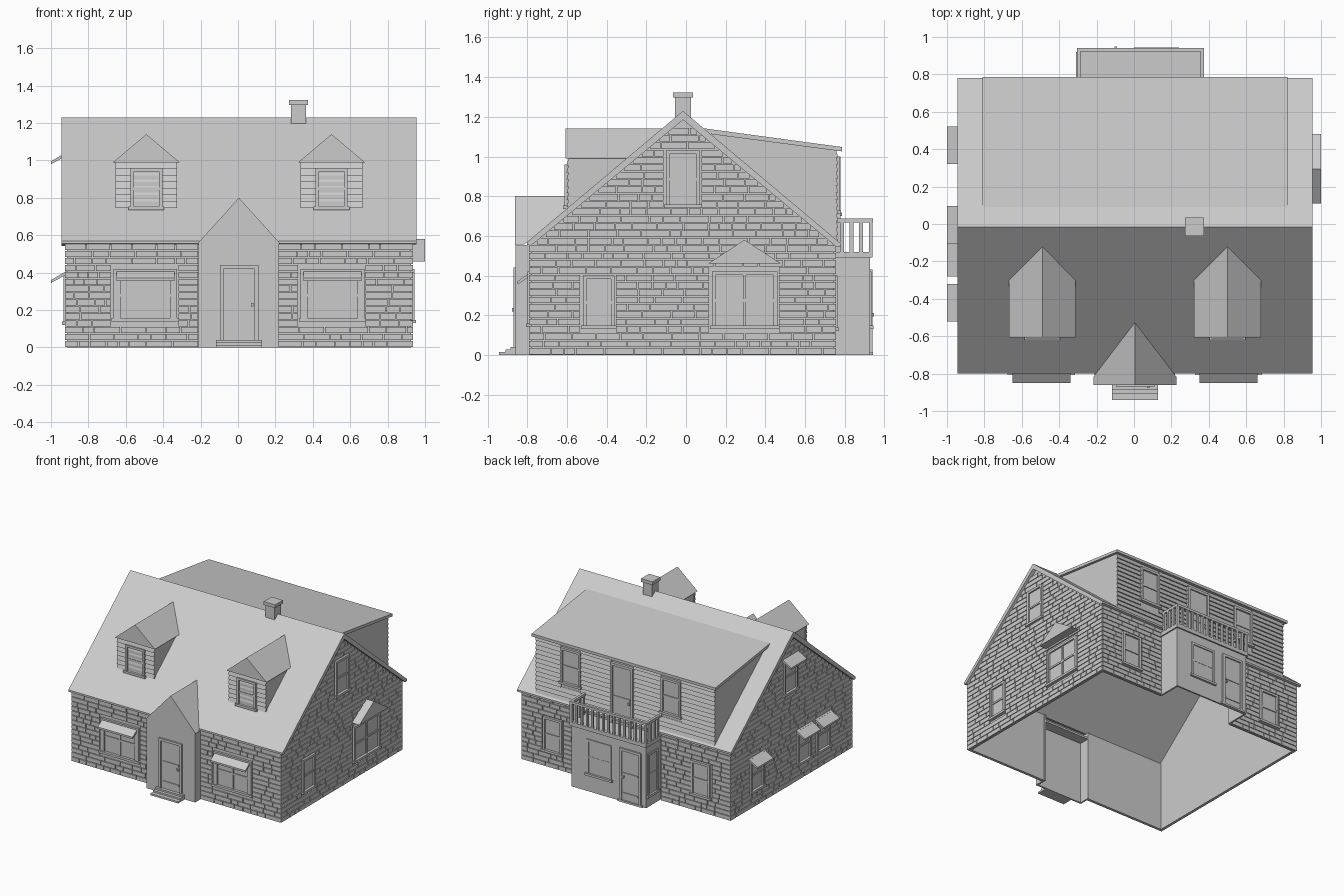
import bpy
import bmesh
import random

random.seed(4)
if "Cube" in bpy.data.objects:
    bpy.data.objects.remove(bpy.data.objects["Cube"])

stone = bpy.data.materials.new("plain grey")
stone.use_nodes = True
stone.diffuse_color = (0.6, 0.6, 0.6, 1)
stone.node_tree.nodes["Principled BSDF"].inputs["Base Color"].default_value = (0.6, 0.6, 0.6, 1)

# Wall frames: (u along the wall, n outward) -> (x, y)
FRONT = lambda u, n: (u, -n)
BACK = lambda u, n: (u, n)
RIGHT = lambda u, n: (n, u)
LEFT = lambda u, n: (-n, u)

# Main sizes
WALL = {FRONT: 0.79, BACK: 0.755, RIGHT: 0.935, LEFT: 0.925}
RELIEF = 0.01
EAVE = 0.555
RIDGE_Y, RIDGE_Z, SLOPE = -0.015, 1.23, 0.841
COURSE = 0.037


def roof_z(y):
    return RIDGE_Z - SLOPE * abs(y - RIDGE_Y)


def solid(bm, frame, profile, n0, n1):
    """Extrude a (u, z) profile between two depths."""
    rings = [[bm.verts.new((*frame(u, n), z)) for u, z in profile] for n in (n0, n1)]
    bm.faces.new(rings[0])
    bm.faces.new(rings[1][::-1])
    for i in range(len(profile)):
        j = (i + 1) % len(profile)
        bm.faces.new((rings[0][i], rings[0][j], rings[1][j], rings[1][i]))


def box(bm, frame, u0, u1, z0, z1, n0, n1):
    solid(bm, frame, [(u0, z0), (u1, z0), (u1, z1), (u0, z1)], n0, n1)


def finish(name, bm):
    bmesh.ops.recalc_face_normals(bm, faces=bm.faces)
    mesh = bpy.data.meshes.new(name)
    bm.to_mesh(mesh)
    bm.free()
    mesh.materials.append(stone)
    bpy.context.collection.objects.link(bpy.data.objects.new(name, mesh))


def make_solid(name, *args):
    bm = bmesh.new()
    solid(bm, *args)
    finish(name, bm)


def make_boxes(name, frame, rows):
    bm = bmesh.new()
    for row in rows:
        box(bm, frame, *row)
    finish(name, bm)


def window(name, frame, mid, width, z0, z1, n, cols=1, trim=0.018):
    """Trimmed window with a sill, glazing bars and a recessed pane."""
    u0, u1 = mid - width / 2, mid + width / 2
    bm = bmesh.new()
    box(bm, frame, u0, u1, z0, z1, n - 0.012, n - 0.005)
    for a, b in ((u0, u0 + trim), (u1 - trim, u1)):
        box(bm, frame, a, b, z0, z1, n - 0.012, n + 0.008)
    box(bm, frame, u0, u1, z1 - trim, z1, n - 0.012, n + 0.008)
    box(bm, frame, u0 - 0.01, u1 + 0.01, z0, z0 + 0.018, n - 0.012, n + 0.016)
    half = (z0 + z1) / 2
    box(bm, frame, u0, u1, half - 0.007, half + 0.007, n - 0.012, n + 0.002)
    for i in range(1, cols):
        u = u0 + width * i / cols
        box(bm, frame, u - 0.007, u + 0.007, z0, z1, n - 0.012, n + 0.003)
    finish(name, bm)


def door(name, frame, mid, width, z0, z1, n, knob_side):
    """Door leaf with frame, two rails and a knob."""
    u0, u1 = mid - width / 2, mid + width / 2
    knob = mid + knob_side * (width / 2 - 0.032)
    make_boxes(name, frame, [
        (u0, u1, z0, z1, n - 0.01, n + 0.002),
        (u0, u0 + 0.02, z0, z1, n, n + 0.012),
        (u1 - 0.02, u1, z0, z1, n, n + 0.012),
        (u0, u1, z1 - 0.02, z1, n, n + 0.012),
        (u0 + 0.03, u1 - 0.03, z0 + 0.21, z0 + 0.222, n, n + 0.007),
        (u0 + 0.03, u1 - 0.03, z0 + 0.05, z0 + 0.062, n, n + 0.007),
        (knob - 0.007, knob + 0.007, z0 + 0.18, z0 + 0.197, n, n + 0.02)])


def bricks(name, frame, limits, top, holes):
    """Random-length brick courses around the openings."""
    bm = bmesh.new()
    n, z = WALL[frame], 0.0
    while z + COURSE <= top + 0.001:
        start, end = limits(z + COURSE)
        blocked = sorted((a, b) for a, b, lo, hi in holes if lo < z + COURSE - 0.008 and hi > z + 0.008)
        for a, b in blocked + [(end, end)]:
            u = start
            while u < a - 0.006:
                nxt = u + random.uniform(0.05, 0.15)
                if nxt > a - 0.03:
                    nxt = a
                box(bm, frame, u, nxt - 0.005, z + 0.002, z + COURSE - 0.003, n - RELIEF - 0.002, n)
                u = nxt
            start = max(start, b)
        z += COURSE
    finish(name, bm)


def siding(bm, side, u0, u1, z0, z1, n, holes):
    """Lapped boards: each one leans out at its lower edge."""
    count = round((z1 - z0) / 0.036)
    step = (z1 - z0) / count
    for i in range(count):
        a, b = z0 + i * step, z0 + (i + 1) * step
        start = u0
        for h0, h1, lo, hi in sorted(holes) + [(u1, u1, 0, 9)]:
            if lo < b and hi > a:
                profile = [(side * (n - 0.01), a), (side * (n + 0.01), a), (side * n, b), (side * (n - 0.01), b)]
                solid(bm, RIGHT, profile, start, h0)
                start = h1


# House walls, thin and open underneath
X0, X1 = -WALL[LEFT] + RELIEF, WALL[RIGHT] - RELIEF
Y0, Y1 = -WALL[FRONT] + RELIEF, WALL[BACK] - RELIEF
make_boxes("front_wall", FRONT, [(X0, -0.2, 0, EAVE, -Y0 - 0.015, -Y0), (0.21, X1, 0, EAVE, -Y0 - 0.015, -Y0)])
make_boxes("back_wall", BACK, [(X0, -0.29, 0, EAVE, Y1 - 0.015, Y1), (0.36, X1, 0, EAVE, Y1 - 0.015, Y1),
                               (-0.29, 0.36, 0.48, EAVE, Y1 - 0.015, Y1)])
gable = [(Y0, 0), (Y1, 0), (Y1, EAVE), (RIDGE_Y, RIDGE_Z - 0.02), (Y0, EAVE)]
make_solid("left_gable_wall", RIGHT, gable, X1 - 0.015, X1)
make_solid("right_gable_wall", RIGHT, gable, X0, X0 + 0.015)

# Main roof
f, b, t = -0.80, 0.78, 0.035
make_solid("main_roof", RIGHT, [(f, roof_z(f)), (RIDGE_Y, RIDGE_Z), (b, roof_z(b)), (b, roof_z(b) - 0.015),
                                (b - 0.02, roof_z(b - 0.02) - t), (RIDGE_Y, RIDGE_Z - t - 0.01),
                                (f + 0.02, roof_z(f + 0.02) - t), (f, roof_z(f) - 0.015)], -0.945, 0.955)

# Windows set in brick: (frame, middle, width, bottom, top, columns)
openings = [(FRONT, -0.495, 0.34, 0.14, 0.42, 2), (FRONT, 0.505, 0.34, 0.14, 0.42, 2),
            (BACK, 0.655, 0.17, 0.12, 0.40, 1), (BACK, -0.66, 0.17, 0.12, 0.40, 1),
            (RIGHT, -0.44, 0.16, 0.13, 0.40, 1), (RIGHT, 0.295, 0.33, 0.13, 0.42, 2),
            (RIGHT, -0.015, 0.17, 0.74, 1.03, 1), (LEFT, 0.42, 0.17, 0.12, 0.40, 1),
            (LEFT, -0.18, 0.17, 0.12, 0.40, 1), (LEFT, -0.42, 0.17, 0.12, 0.40, 1),
            (LEFT, -0.005, 0.17, 0.74, 1.03, 1)]
NAMES = {FRONT: "front", BACK: "back", RIGHT: "left_side", LEFT: "right_side"}
holes = {frame: [] for frame in NAMES}
for i, (fr, mid, w, z0, z1, cols) in enumerate(openings):
    window(f"{NAMES[fr]}_window_{i + 1}", fr, mid, w, z0, z1, WALL[fr], cols, 0.036 if fr is FRONT else 0.018)
    holes[fr].append((mid - w / 2 - 0.008, mid + w / 2 + 0.008, z0 - 0.005, z1 + 0.005))
holes[FRONT].append((-0.21, 0.22, 0, 1))
holes[BACK].append((-0.3, 0.37, 0, 0.5))

# Brickwork
def gable_limits(z):
    reach = (RIDGE_Z - 0.02 - z) / SLOPE
    return max(Y0 - 0.01, RIDGE_Y - reach), min(Y1 + 0.01, RIDGE_Y + reach)


for fr, label in NAMES.items():
    if fr in (FRONT, BACK):
        bricks(label + "_bricks", fr, lambda z: (X0 - 0.01, X1 + 0.01), EAVE, holes[fr])
    else:
        bricks(label + "_bricks", fr, gable_limits, RIDGE_Z - 0.06, holes[fr])

# Sloping hoods over the front and right side windows
for i, x in enumerate((-0.495, 0.505)):
    make_solid(f"front_hood_{i + 1}", RIGHT, [(-0.78, 0.42), (-0.85, 0.37), (-0.85, 0.355), (-0.78, 0.4)],
               x - 0.155, x + 0.155)
for i, (y, z) in enumerate(((0.42, 0.40), (-0.18, 0.40), (-0.42, 0.40), (-0.005, 1.035))):
    make_solid(f"side_hood_{i + 1}", BACK, [(-0.915, z + 0.01), (-1, z - 0.04), (-1, z - 0.055), (-0.915, z - 0.01)],
               y - 0.1, y + 0.1)
make_solid("pitched_hood", RIGHT, [(0.11, 0.46), (0.48, 0.46), (0.295, 0.58)], 0.92, 1.0)


# Gabled roofs running back into the main slope
def gable_roof(name, x, half, base, peak, front):
    bm = bmesh.new()
    for dx, z in ((-half, base), (half, base), (0, peak)):
        for y in (front, RIDGE_Y - (RIDGE_Z - z) / SLOPE):
            bm.verts.new((x + dx, y, z))
    bmesh.ops.convex_hull(bm, input=bm.verts)
    bmesh.ops.dissolve_limit(bm, angle_limit=0.01, verts=bm.verts, edges=bm.edges)
    finish(name, bm)


# Front dormers
for i, x in enumerate((-0.49, 0.5)):
    make_solid(f"dormer_body_{i + 1}", RIGHT, [(-0.59, 0.73), (-0.59, 0.995), (-0.295, 0.995)], x - 0.16, x + 0.16)
    bm = bmesh.new()
    siding(bm, 1, x - 0.165, x + 0.165, 0.745, 0.99, -0.592, [])
    for v in bm.verts:
        v.co.y = -1.184 - v.co.y
    finish(f"dormer_siding_{i + 1}", bm)
    window(f"dormer_window_{i + 1}", FRONT, x, 0.17, 0.735, 0.96, 0.603)
    gable_roof(f"dormer_roof_{i + 1}", x, 0.178, 0.99, 1.14, -0.607)

# Entry: open shell, gable roof, door and steps
make_boxes("entry_walls", FRONT, [(-0.21, 0.22, 0, EAVE, 0.845, 0.858), (-0.21, -0.197, 0, EAVE, 0.76, 0.85),
                                  (0.207, 0.22, 0, EAVE, 0.76, 0.85), (-0.2, 0.21, 0.5, 0.515, 0.76, 0.85)])
gable_roof("entry_roof", 0.005, 0.222, EAVE, 0.8, -0.862)
door("front_door", FRONT, 0.006, 0.205, 0.04, 0.44, 0.858, 1)
make_boxes("front_steps", FRONT, [(-0.118, 0.128, 0, 0.014, 0.85, 0.942), (-0.118, 0.128, 0.014, 0.027, 0.85, 0.91),
                                  (-0.118, 0.128, 0.027, 0.04, 0.85, 0.885)])

# Wide back dormer
for label, x in (("right", -0.79), ("left", 0.785)):
    make_solid(f"back_dormer_{label}_cheek", RIGHT, [(0.11, 1.12), (0.755, 1.035), (0.755, 0.57)], x, x + 0.015)
make_boxes("back_dormer_wall", BACK, [(-0.79, 0.8, 0.56, 1.035, 0.74, 0.755)])
gaps = [(-0.49, -0.315, 0.71, 1.0), (-0.07, 0.13, 0.5, 1.0), (0.4, 0.575, 0.71, 1.0)]
bm = bmesh.new()
solid_holes = sorted(gaps)
siding(bm, 1, -0.79, 0.8, 0.57, 1.03, 0.757, solid_holes)
finish("back_dormer_siding", bm)
make_solid("back_dormer_roof", RIGHT, [(0.09, 1.142), (0.785, 1.048), (0.785, 1.026), (0.11, 1.115)], -0.81, 0.82)
for i, x in enumerate((-0.4025, 0.4875)):
    window(f"back_dormer_window_{i + 1}", BACK, x, 0.175, 0.71, 1.0, 0.766)
door("balcony_door", BACK, 0.03, 0.2, 0.52, 1.0, 0.766, -1)

# Back bay with window, door and side light
make_boxes("bay_walls", BACK, [(-0.295, 0.365, 0, 0.5, 0.915, 0.928), (-0.295, -0.282, 0, 0.5, 0.74, 0.92),
                               (0.352, 0.365, 0, 0.5, 0.74, 0.92), (-0.305, 0.375, 0.49, 0.52, 0.74, 0.94)])
window("bay_window", BACK, 0.12, 0.22, 0.13, 0.42, 0.928)
door("bay_door", BACK, -0.16, 0.19, 0.015, 0.43, 0.928, 1)
make_boxes("bay_door_sill", BACK, [(-0.27, -0.05, 0, 0.015, 0.92, 0.942)])
window("bay_side_window", LEFT, 0.845, 0.13, 0.08, 0.43, 0.295)

# Balcony railing
rows = [(-0.305, 0.375, 0.668, 0.687, 0.922, 0.942)]
rows += [(x, x + 0.02, 0.668, 0.687, 0.76, 0.93) for x in (-0.305, 0.355)]
rows += [(x, x + 0.02, 0.51, 0.67, y, y + 0.018) for x in (-0.305, 0.355) for y in (0.777, 0.825, 0.873, 0.922)]
rows += [(x, x + 0.016, 0.51, 0.67, 0.924, 0.94) for x in (-0.305 + 0.0473 * k for k in range(1, 14))]
make_boxes("balcony_railing", BACK, rows)

# Chimney
make_boxes("chimney", BACK, [(0.283, 0.364, 1.15, 1.3, -0.055, 0.025), (0.273, 0.374, 1.297, 1.323, -0.065, 0.035)])
